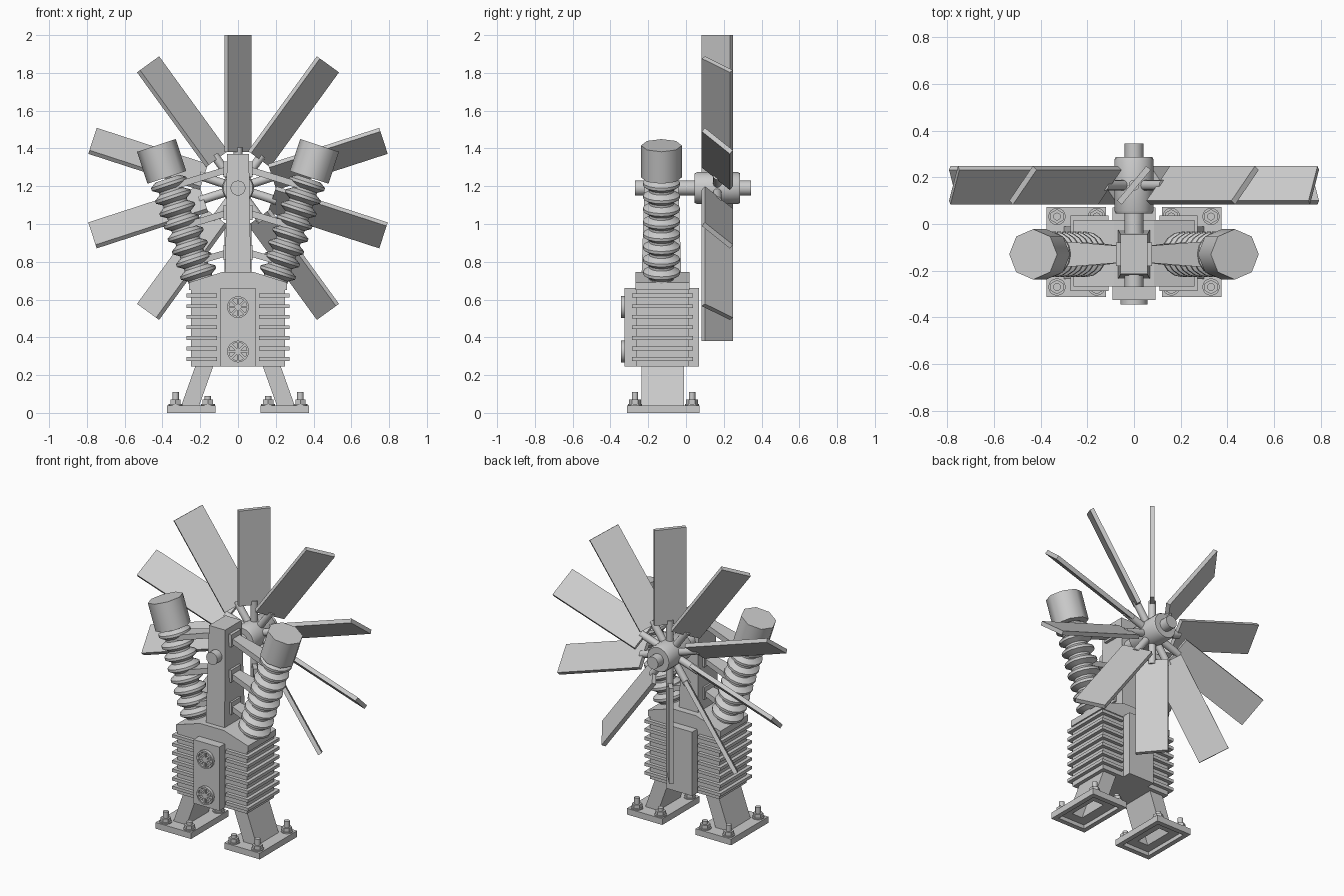
import bpy, bmesh, math
from mathutils import Vector, Matrix

if "Cube" in bpy.data.objects:
    bpy.data.objects.remove(bpy.data.objects["Cube"])

CY = -0.13      # y of the engine centre plane
HUB_Z = 1.19    # height of the fan axle


def loft(name, rings, smooth=None):
    """Closed skin through rings of equal point count, capped at both ends."""
    bm = bmesh.new()
    rows = [[bm.verts.new(p) for p in ring] for ring in rings]
    n = len(rows[0])
    for a, b in zip(rows, rows[1:]):
        for i in range(n):
            bm.faces.new((a[i], a[(i + 1) % n], b[(i + 1) % n], b[i]))
    bm.faces.new(rows[0])
    bm.faces.new(rows[-1])
    bmesh.ops.recalc_face_normals(bm, faces=bm.faces)
    me = bpy.data.meshes.new(name)
    bm.to_mesh(me)
    bm.free()
    if smooth:
        me.polygons.foreach_set("use_smooth", [True] * len(me.polygons))
        me.set_sharp_from_angle(angle=math.radians(smooth))
    ob = bpy.data.objects.new(name, me)
    bpy.context.collection.objects.link(ob)
    return ob


def rect(x0, x1, y0, y1, z):
    return [(x0, y0, z), (x1, y0, z), (x1, y1, z), (x0, y1, z)]


def box(name, x0, x1, y0, y1, z0, z1):
    return loft(name, [rect(x0, x1, y0, y1, z0), rect(x0, x1, y0, y1, z1)])


def revolve(name, base, direction, profile, n=16, smooth=35):
    """Turned solid: profile is a list of (radius, height along direction)."""
    d = Vector(direction).normalized()
    u = Vector((1, 0, 0)) if abs(d.y) > 0.9 else Vector((0, 1, 0))
    v = d.cross(u)
    base = Vector(base)
    rings = [[base + d * h + (u * math.cos(2 * math.pi * i / n) + v * math.sin(2 * math.pi * i / n)) * r
              for i in range(n)] for r, h in profile]
    return loft(name, rings, smooth)


def rod(name, base, direction, r, length, n=16, smooth=35):
    return revolve(name, base, direction, [(r, 0), (r, length)], n, smooth)


# Engine block, sloped head, front and back panels
box("engine_block", -0.25, 0.25, -0.265, 0.015, 0.245, 0.66)
head = [(-.26, .65), (.26, .65), (.26, .69), (.085, .745), (-.085, .745), (-.26, .69)]
loft("engine_head", [[(x, y, z) for x, z in head] for y in (-0.268, 0.018)])
box("engine_panel", -0.093, 0.093, -0.325, 0.07, 0.245, 0.66)

# Round vents on the front panel
for z in (0.325, 0.56):
    revolve("vent_rim", (0, -0.322, z), (0, -1, 0),
            [(.058, 0), (.058, .023), (.048, .023), (.048, .008), (.016, .008), (.016, .021)], 16)
    for k in range(8):
        spoke = box("vent_spoke", 0.012, 0.05, -0.007, 0.007, -0.006, 0.006)
        spoke.matrix_world = Matrix.Translation((0, -0.336, z)) @ Matrix.Rotation(k * math.pi / 4, 4, 'Y')

# Tapered post with the fan axle through it
loft("post", [rect(-.068, .068, CY - .105, CY + .105, .73),
              rect(-.058, .058, CY - .085, CY + .085, 1.37)])
rod("fan_axle", (0, -0.27, HUB_Z), (0, 1, 0), 0.04, 0.615)

# Everything that exists on both sides
TILT = math.radians(18.2)
for s, side in ((-1, "left"), (1, "right")):
    # Cooling fins
    for k in range(7):
        z = 0.285 + k * 0.056
        box(f"{side}_fin", s * 0.11, s * 0.273, -0.287, 0.037, z - 0.01, z + 0.01)

    # Bellows cylinder and its cap
    base = (s * 0.2, CY, 0.71)
    axis = (s * math.sin(TILT), 0, math.cos(TILT))
    profile = [(.066, -.03)]
    for k in range(8):
        h = 0.0 + k * 0.0706
        profile += [(.066, h + .006), (.098, h + .027), (.098, h + .043), (.066, h + .064)]
    revolve(f"{side}_bellows", base, axis, profile, 16, 30)
    rod(f"{side}_bellows_cap", base, axis, 0.108, 0.178, 8, 50).location = Vector(axis) * 0.565

    # Braces from post to bellows, with their flanges
    for z in (1.29, 1.06, 0.85):
        x1 = (0.07 * 0.33 + z - 0.71 + 0.2 / 0.33) / (0.33 + 1 / 0.33)
        z1 = z - (x1 - 0.07) * 0.33
        loft(f"{side}_brace", [
            [(s * x, CY + a * w, zz + b * 0.018) for a, b in ((-1, -1), (1, -1), (1, 1), (-1, 1))]
            for x, w, zz in ((0.05, 0.035, z), (x1, 0.06, z1))])
        box(f"{side}_brace_flange", s * 0.05, s * 0.078, CY - 0.05, CY + 0.05, z - 0.04, z + 0.04)

    # Slanted hollow leg in one piece with its hollow foot plate
    X = lambda a, b, y0, y1, z: rect(s * a, s * b, y0, y1, z)
    loft(f"{side}_leg_and_foot", [
        X(.13, .225, -.235, -.01, .25),
        X(.205, .30, -.235, -.01, .04),
        X(.12, .375, -.312, .072, .04),
        X(.12, .375, -.312, .072, 0),
        X(.15, .345, -.28, .04, 0),
        X(.15, .345, -.28, .04, .025),
        X(.215, .29, -.22, -.025, .025),
        X(.14, .215, -.22, -.025, .24)])
    for x, top in ((0.33, 0.11), (0.16, 0.09)):
        for y in (-0.27, 0.032):
            rod(f"{side}_washer", (s * x, y, 0.035), (0, 0, 1), 0.037, 0.012)
            rod(f"{side}_nut", (s * x, y, 0.04), (0, 0, 1), 0.031, 0.03, 6, None)
            rod(f"{side}_stud", (s * x, y, 0.04), (0, 0, 1), 0.017, top - 0.04, 12)

# Fan hub
revolve("fan_hub", (0, 0.045, HUB_Z), (0, 1, 0),
        [(.078, 0), (.084, .012), (.084, .23), (.078, .242)], 20)

# Ten pitched blades on short pegs
for k in range(10):
    spin = Matrix.Translation((0, 0.166, HUB_Z)) @ Matrix.Rotation(k * math.pi / 5, 4, 'Y')
    rod("blade_peg", (0, 0, 0.06), (0, 0, 1), 0.023, 0.155, 12).matrix_world = spin
    blade = box("fan_blade", -0.097, 0.097, -0.013, 0.013, 0.19, 0.81)
    blade.matrix_world = spin @ Matrix.Rotation(math.radians(50), 4, 'Z')
